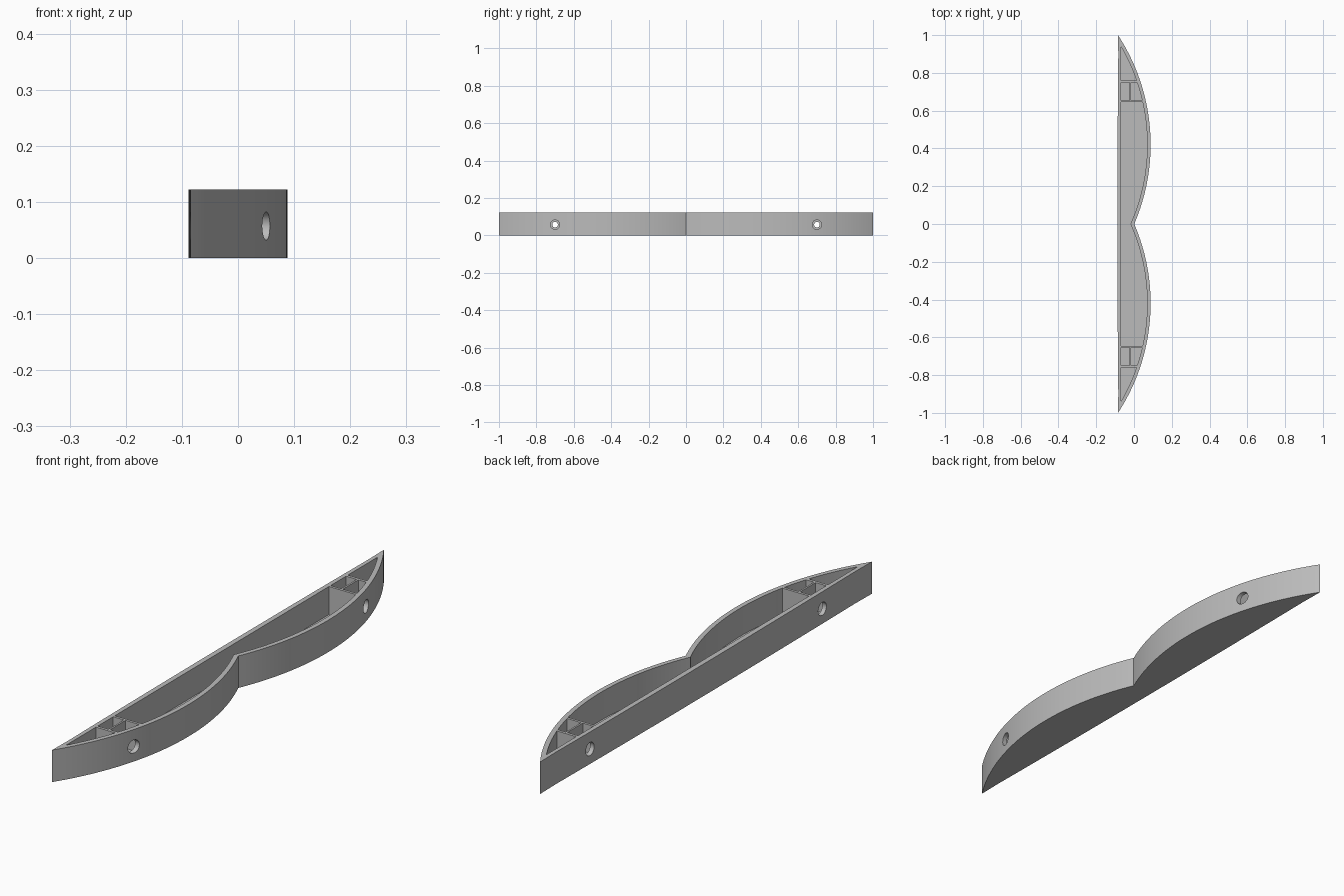
import bpy, bmesh, math
from mathutils import Matrix

HEIGHT, FLOOR, WALL = 0.122, 0.015, 0.018
RADIUS, APEX_X, APEX_Y = 1.06, 0.088, 0.42
BACK_X = -0.068          # inner face of the back wall
HOLE_Y, HOLE_Z = 0.70, 0.057

if "Cube" in bpy.data.objects:
    bpy.data.objects.remove(bpy.data.objects["Cube"])

grey = bpy.data.materials.new("plain grey")
grey.use_nodes = True
grey.diffuse_color = (0.5, 0.5, 0.5, 1)
grey.node_tree.nodes["Principled BSDF"].inputs["Base Color"].default_value = (0.5, 0.5, 0.5, 1)


def arc_x(y, inset=0.0):
    """x of the double-bowed front wall at y."""
    r = RADIUS - inset
    return APEX_X - RADIUS + math.sqrt(r * r - (abs(y) - APEX_Y) ** 2)


def steps(a, b, n):
    return [a + (b - a) * i / n for i in range(n + 1)]


def make_object(name, bm):
    bmesh.ops.recalc_face_normals(bm, faces=bm.faces)
    mesh = bpy.data.meshes.new(name)
    bm.to_mesh(mesh)
    bm.free()
    mesh.materials.append(grey)
    obj = bpy.data.objects.new(name, mesh)
    bpy.context.collection.objects.link(obj)
    return obj


def prism(name, outline, z0, z1):
    bm = bmesh.new()
    face = bm.faces.new([bm.verts.new((x, y, z0)) for x, y in outline])
    top = bmesh.ops.extrude_face_region(bm, geom=[face])["geom"]
    verts = [v for v in top if isinstance(v, bmesh.types.BMVert)]
    bmesh.ops.translate(bm, verts=verts, vec=(0, 0, z1 - z0))
    return make_object(name, bm)


def pocket(y0, y1, left=BACK_X, right=None, n=40):
    """Pocket bounded by the front wall, or by a straight side at x = right."""
    if right is None:
        side = [(arc_x(y, WALL), y) for y in steps(y0, y1, n)]
    else:
        side = [(right, y0), (right, y1)]
    return prism("pocket_cutter", side + [(left, y1), (left, y0)], FLOOR, HEIGHT + 0.1)


def hole(y, x0, x1, radius):
    bm = bmesh.new()
    bmesh.ops.create_cone(bm, cap_ends=True, segments=32, radius1=radius, radius2=radius,
                          depth=x1 - x0, matrix=Matrix.Translation(((x0 + x1) / 2, y, HOLE_Z))
                          @ Matrix.Rotation(math.pi / 2, 4, 'Y'))
    return make_object("hole_cutter", bm)


# Body outline: bowed front wall and almost straight back
front = [(arc_x(y), y) for y in steps(-1, 1, 120)]
back = [(-0.088 + 0.006 * y * y, y) for y in steps(1, -1, 20)]
tray = prism("tray_body", front + back[1:-1], 0, HEIGHT)

# Long centre pocket, then the end pockets and bolt holes on both sides
cutters = [pocket(-0.645, 0.645, n=120)]
for s in (-1, 1):
    cutters += [
        pocket(s * 0.655, s * 0.748, right=-0.023),
        pocket(s * 0.655, s * 0.748, left=-0.016),
        pocket(s * 0.759, s * 0.936),
        hole(s * HOLE_Y, -0.2, -0.045, 0.025),
        hole(s * HOLE_Y, -0.06, 0.02, 0.015),
        hole(s * HOLE_Y, 0.01, 0.2, 0.025),
    ]

bpy.context.view_layer.objects.active = tray
for cutter in cutters:
    cutter.hide_render = True
    mod = tray.modifiers.new("cut", 'BOOLEAN')
    mod.operation, mod.solver, mod.object = 'DIFFERENCE', 'EXACT', cutter
    bpy.ops.object.modifier_apply(modifier=mod.name)
    bpy.data.objects.remove(cutter)

bpy.ops.object.select_all(action='DESELECT')
tray.select_set(True)
bpy.ops.object.shade_smooth_by_angle(angle=math.radians(30))
